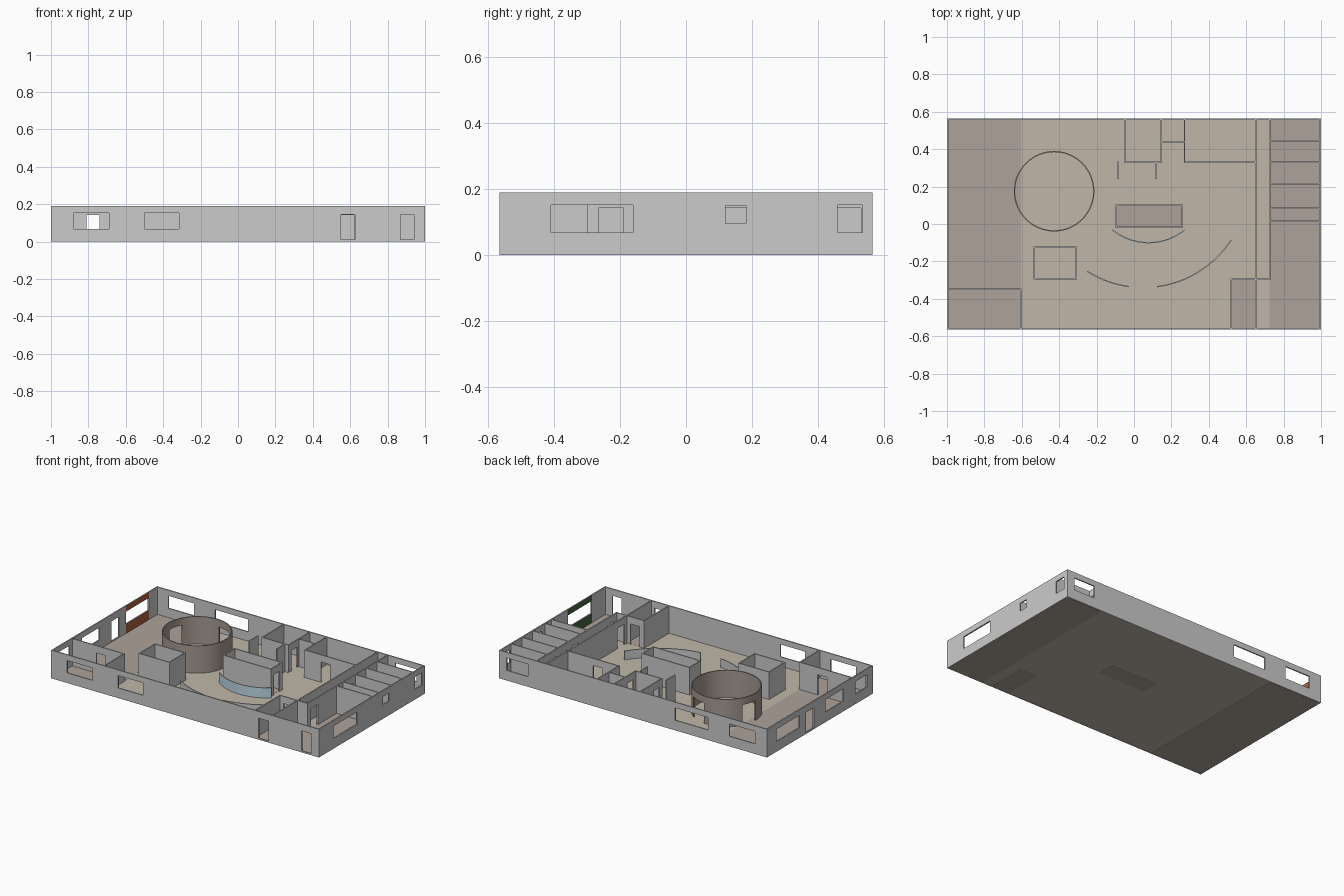
import bpy, bmesh, math

if "Cube" in bpy.data.objects:
    bpy.data.objects.remove(bpy.data.objects["Cube"])

H, T, F = 0.19, 0.008, 0.005   # wall height, wall thickness, floor top
W0, W1, D1 = 0.068, 0.152, 0.142  # window sill, window head, door head


def mat(name, r, g, b):
    m = bpy.data.materials.new(name)
    m.diffuse_color = (r, g, b, 1)
    m.use_nodes = True
    m.node_tree.nodes["Principled BSDF"].inputs["Base Color"].default_value = m.diffuse_color
    return m


FLOOR = mat("floor_tan", 0.53, 0.47, 0.39)
ZONE = mat("zone_brown", 0.42, 0.36, 0.32)
BROWN = mat("round_brown", 0.38, 0.32, 0.28)
BLUE = mat("counter_blue", 0.52, 0.68, 0.78)
RED = mat("accent_red", 0.42, 0.12, 0.05)
GREEN = mat("accent_green", 0.06, 0.13, 0.05)


def sheet(name, path, us, holes, z0, z1, t, m=None, loop=False):
    """Wall swept along path(u); holes are (u0, u1, z0, z1); thickened with solidify."""
    us = sorted({round(u, 5) for u in us} | {round(u, 5) for h in holes for u in h[:2]})
    zs = sorted({z0, z1} | {max(z, z0) for h in holes for z in h[2:]})
    bm = bmesh.new()
    grid = [[bm.verts.new((*path(u), z)) for z in zs] for u in us]
    for i in range(len(us) - 1):
        for j in range(len(zs) - 1):
            uc, zc = (us[i] + us[i + 1]) / 2, (zs[j] + zs[j + 1]) / 2
            if any(a < uc < b and c < zc < d for a, b, c, d in holes):
                continue
            bm.faces.new((grid[i][j], grid[i + 1][j], grid[i + 1][j + 1], grid[i][j + 1]))
    if loop:
        bmesh.ops.remove_doubles(bm, verts=bm.verts[:], dist=1e-5)
    bmesh.ops.delete(bm, geom=[v for v in bm.verts if not v.link_faces], context='VERTS')
    me = bpy.data.meshes.new(name)
    bm.to_mesh(me)
    bm.free()
    ob = bpy.data.objects.new(name, me)
    bpy.context.collection.objects.link(ob)
    s = ob.modifiers.new("thickness", 'SOLIDIFY')
    s.thickness, s.offset = t, 0
    if m:
        me.materials.append(m)
    return ob


def wall_x(name, y, x0, x1, holes=(), z0=F, z1=H, t=T, m=None):
    return sheet(name, lambda u: (u, y), (x0, x1), list(holes), z0, z1, t, m)


def wall_y(name, x, y0, y1, holes=(), z0=F, z1=H, t=T, m=None):
    return sheet(name, lambda u: (x, u), (y0, y1), list(holes), z0, z1, t, m)


def arc(name, cx, cy, r, a0, a1, n, height, holes=(), m=None, loop=False):
    us = [a0 + (a1 - a0) * i / n for i in range(n + 1)]
    p = lambda a: (cx + r * math.cos(math.radians(a)), cy + r * math.sin(math.radians(a)))
    ob = sheet(name, p, us, list(holes), F, height, T * 0.8, m, loop)
    ob.data.shade_smooth()
    bpy.context.view_layer.objects.active = ob
    ob.select_set(True)
    bpy.ops.object.modifier_apply(modifier="thickness")
    bpy.ops.object.shade_smooth_by_angle(angle=math.radians(30))
    ob.select_set(False)


def slab(name, x0, x1, y0, y1, z0, z1, m):
    bm = bmesh.new()
    bmesh.ops.create_cube(bm, size=1)
    for v in bm.verts:
        v.co = (x0 if v.co.x < 0 else x1, y0 if v.co.y < 0 else y1, z0 if v.co.z < 0 else z1)
    me = bpy.data.meshes.new(name)
    bm.to_mesh(me)
    bm.free()
    me.materials.append(m)
    bpy.context.collection.objects.link(bpy.data.objects.new(name, me))


def win(a, b):
    return (a, b, W0, W1)


def door(a, b):
    return (a, b, F, D1)


# Floors: main slab and darker zones
slab("main_floor", -0.998, 0.998, -0.563, 0.563, 0.0006, F, FLOOR)
for n, z in {"left_zone_floor": (-0.99, -0.605, -0.555, 0.555),
             "right_zone_floor": (0.725, 0.99, -0.555, 0.555),
             "entry_zone_floor": (0.52, 0.65, -0.555, -0.295),
             "core_zone_floor": (-0.095, 0.255, -0.02, 0.1)}.items():
    slab(n, *z, 0, F + 0.0006, ZONE)

# Outer walls
X, Y = 1 - T / 2, 0.565 - T / 2
wall_x("front_outer_wall", -Y, -1, 1,
       [win(-0.88, -0.69), win(-0.5, -0.315), (0.55, 0.625, 0.01, 0.145),
        (0.87, 0.94, 0.01, 0.145)], z0=0)
wall_x("back_outer_wall", Y, -1, 1, [win(-0.91, -0.72), win(-0.56, -0.315), win(0.785, 0.945)], z0=0)
wall_y("left_outer_wall", -X, -Y, Y,
       [win(-0.5, -0.38), win(-0.25, -0.06), (0.065, 0.15, 0.01, 0.145), win(0.22, 0.465)], z0=0)
wall_y("right_outer_wall", X, -Y, Y,
       [win(-0.41, -0.16), (0.12, 0.182, 0.095, 0.15), win(0.46, 0.535)], z0=0)

# Coloured accent panels above and below two windows
for n, x, y0, y1, m in (("left", -1 + T + 0.0008, 0.22, 0.465, RED),
                        ("right", 1 - T - 0.0008, -0.41, -0.16, GREEN)):
    wall_y(n + "_lower_accent", x, y0, y1, z0=F, z1=W0, t=0.0012, m=m)
    wall_y(n + "_upper_accent", x, y0, y1, z0=W1, z1=H, t=0.0012, m=m)

# Front left office
wall_x("office_wall", -0.35, -0.99, -0.605, [door(-0.81, -0.74)])
wall_y("office_side_wall", -0.605, -0.557, -0.346)

# Right corridor and its row of rooms
wall_y("corridor_inner_wall", 0.65, -0.557, 0.557, [door(-0.265, -0.19)])
wall_y("corridor_outer_wall", 0.725, -0.299, 0.557,
       [door(-0.265, -0.19), door(0.115, 0.185), door(0.24, 0.31), door(0.35, 0.42), door(0.46, 0.53)])
for i, y in enumerate((0.015, 0.085, 0.215, 0.33, 0.445)):
    wall_x(f"room_divider_{i + 1}", y, 0.729, 0.992)
wall_x("entry_wall", -0.295, 0.516, 0.646, [door(0.55, 0.62)])
wall_x("corridor_end_wall", -0.295, 0.654, 0.721)
wall_y("entry_side_wall", 0.52, -0.557, -0.299)

# Back rooms
for i, x in enumerate((-0.05, 0.145, 0.27)):
    wall_y(f"back_room_wall_{i + 1}", x, 0.326, 0.557,
           [door(0.36, 0.42)] if i < 2 else [])
wall_x("back_room_front", 0.33, -0.046, 0.141)
wall_x("alcove_wall", 0.44, 0.149, 0.266)
wall_x("long_room_front", 0.33, 0.274, 0.646, [door(0.39, 0.46)])
for i, x in enumerate((-0.085, 0.12)):
    wall_y(f"screen_wall_{i + 1}", x, 0.24, 0.326 if i else 0.335)


# Free-standing box rooms
def room(name, x0, x1, y0, y1, right_holes=()):
    wall_x(name + "_front", y0, x0 - T / 2, x1 + T / 2)
    wall_x(name + "_back", y1, x0 - T / 2, x1 + T / 2)
    wall_y(name + "_left", x0, y0 + T / 2, y1 - T / 2)
    wall_y(name + "_right", x1, y0 + T / 2, y1 - T / 2, right_holes)


room("store_room", -0.532, -0.308, -0.292, -0.125)
room("core_room", -0.095, 0.257, -0.017, 0.1, [door(0.01, 0.07)])

# Round room, curved counter and low curved screens
arc("round_room_wall", -0.427, 0.175, 0.212, 0, 360, 64, H,
    [door(55, 85), door(152, 180)], BROWN, True)
arc("curved_counter", 0.078, 0.207, 0.307, 231, 309, 24, 0.073, m=BLUE)
arc("low_screen_left", 0.05, 0.22, 0.56, 237.5, 262, 12, 0.065)
arc("low_screen_right", 0.05, 0.22, 0.56, 277.5, 327, 20, 0.065)
